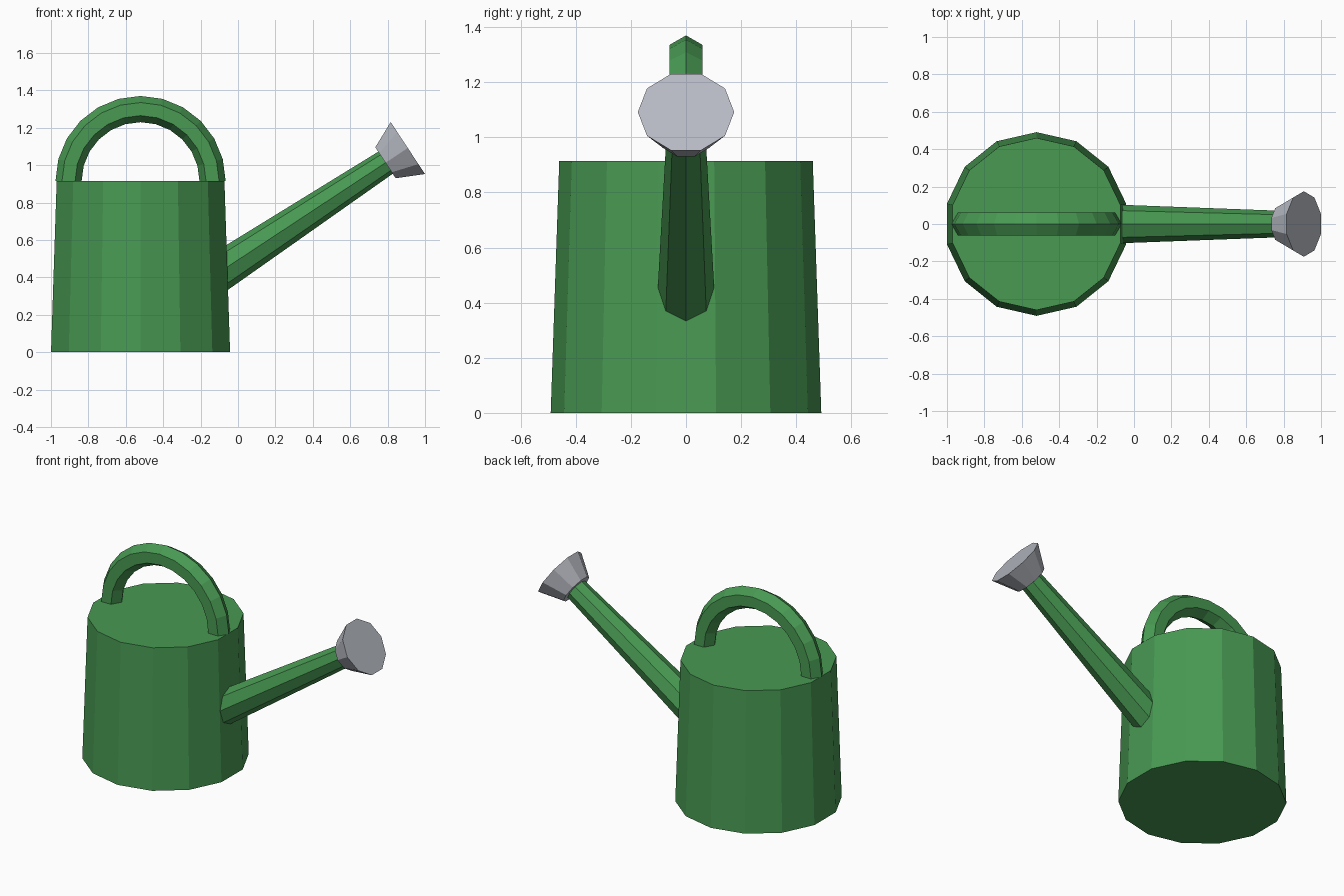
import bpy, bmesh, math
from mathutils import Vector

if "Cube" in bpy.data.objects:
    bpy.data.objects.remove(bpy.data.objects["Cube"])


def material(name, rgb):
    m = bpy.data.materials.new(name)
    m.diffuse_color = (*rgb, 1)
    m.use_nodes = True
    m.node_tree.nodes["Principled BSDF"].inputs["Base Color"].default_value = m.diffuse_color
    return m


green = material("leaf green", (0.065, 0.32, 0.085))
grey = material("pale grey metal", (0.47, 0.49, 0.54))
Y = Vector((0, 1, 0))
Z = Vector((0, 0, 1))


def ring(centre, u, v, radius, sides):
    """Regular polygon with its first corner along u."""
    return [centre + radius * (u * math.cos(2 * math.pi * i / sides)
                               + v * math.sin(2 * math.pi * i / sides))
            for i in range(sides)]


def loft(name, rings, mat):
    """Skin a row of polygons and cap both ends, flat shaded."""
    bm = bmesh.new()
    loops = [[bm.verts.new(p) for p in r] for r in rings]
    for a, b in zip(loops, loops[1:]):
        for i in range(len(a)):
            j = (i + 1) % len(a)
            bm.faces.new((a[i], a[j], b[j], b[i]))
    bm.faces.new(loops[0])
    bm.faces.new(loops[-1])
    bmesh.ops.recalc_face_normals(bm, faces=bm.faces)
    mesh = bpy.data.meshes.new(name)
    bm.to_mesh(mesh)
    bm.free()
    mesh.materials.append(mat)
    obj = bpy.data.objects.new(name, mesh)
    bpy.context.collection.objects.link(obj)


# Tapered 14-sided body
CX, TOP = -0.521, 0.915
X = Vector((1, 0, 0))
loft("body", [ring(Vector((CX, 0, z)), Y, X, r, 14)
              for z, r in ((0, 0.491), (TOP, 0.46))], green)

# Half-circle handle with a six-sided section
arc = []
for k in range(13):
    a = math.pi * k / 12
    out = Vector((math.cos(a), 0, math.sin(a)))
    arc.append(ring(Vector((CX, 0, TOP)) + out * 0.385, out, Y, 0.07, 6))
loft("handle", arc, green)

# Eight-sided tapering spout
tip = Vector((0.7885, 0, 1.013))
axis = Vector((0.835, 0, 0.55)).normalized()
up = axis.cross(Y).normalized()
loft("spout", [ring(tip - axis * 1.10, up, Y, 0.105, 8),
               ring(tip + axis * 0.02, up, Y, 0.07, 8)], green)

# Ten-sided flared sprinkler rose
loft("sprinkler_rose", [ring(tip, Y, up, 0.104, 10),
                        ring(tip + axis * 0.143, Y, up, 0.175, 10)], grey)
